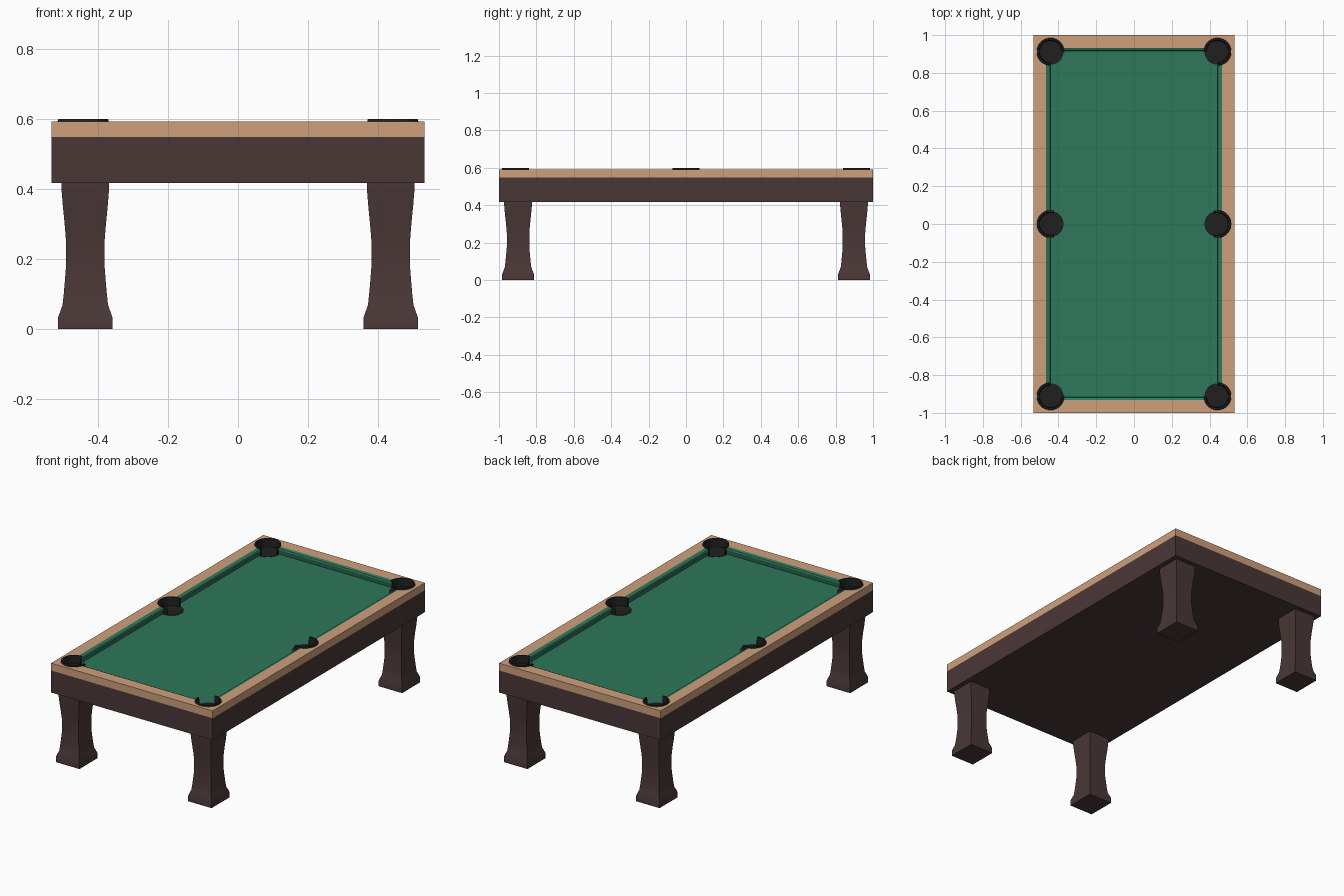
import bpy, bmesh, math

if "Cube" in bpy.data.objects:
    bpy.data.objects.remove(bpy.data.objects["Cube"])


def srgb(r, g, b):
    f = lambda c: c / 12.92 if c <= 0.04045 else ((c + 0.055) / 1.055) ** 2.4
    return (f(r / 255), f(g / 255), f(b / 255), 1)


def material(name, rgb):
    m = bpy.data.materials.new(name)
    m.diffuse_color = srgb(*rgb)
    m.use_nodes = True
    m.node_tree.nodes["Principled BSDF"].inputs["Base Color"].default_value = m.diffuse_color
    return m


dark = material("dark_wood", (74, 55, 55))
tan = material("light_wood", (206, 160, 124))
felt = material("green_felt", (46, 120, 90))
black = material("black_leather", (32, 32, 32))


def finish(bm, name, mat):
    bmesh.ops.recalc_face_normals(bm, faces=bm.faces)
    me = bpy.data.meshes.new(name)
    bm.to_mesh(me)
    bm.free()
    ob = bpy.data.objects.new(name, me)
    bpy.context.collection.objects.link(ob)
    if mat:
        me.materials.append(mat)
    return ob


def loft(name, loops, mat, cx=0, cy=0, ring=False):
    """Stack of rectangles (half x, half y, z); ring=True closes it to a frame."""
    bm = bmesh.new()
    rows = [[bm.verts.new((cx + sx * hx, cy + sy * hy, z))
             for sx, sy in ((-1, -1), (1, -1), (1, 1), (-1, 1))] for hx, hy, z in loops]
    pairs = list(zip(rows, rows[1:])) + ([(rows[-1], rows[0])] if ring else [])
    for a, b in pairs:
        for i in range(4):
            j = (i + 1) % 4
            bm.faces.new((a[i], a[j], b[j], b[i]))
    if not ring:
        bm.faces.new(rows[0])
        bm.faces.new(rows[-1])
    return finish(bm, name, mat)


BED, TOP = 0.548, 0.592
X, Y = 0.533, 1.0          # outer half size
IX, IY = 0.466, 0.932      # inner edge of the rails
PX, PY = 0.442, 0.912      # pocket centres
pockets = [(sx * PX, sy * PY, sx, sy) for sx in (-1, 1) for sy in (-1, 0, 1)]

# body, bed cloth
loft("apron", [(X, Y, 0.417), (X, Y, BED)], dark)
loft("bed_cloth", [(IX, IY, BED - 0.01), (IX, IY, BED + 0.002)], felt)

# wooden rails and cushions
rails = loft("rails", [(X, Y, BED), (X, Y, TOP), (IX, IY, TOP), (IX, IY, BED)], tan, ring=True)
cushions = loft("cushions", [(IX, IY, TOP), (IX - 0.02, IY - 0.013, TOP - 0.006),
                             (IX - 0.024, IY - 0.016, TOP - 0.014),
                             (IX - 0.014, IY - 0.01, BED), (IX, IY, BED)], felt, ring=True)

# pocket holes cut through rails and cushions
bm = bmesh.new()
for px, py, _, _ in pockets:
    res = bmesh.ops.create_cone(bm, cap_ends=True, segments=32, radius1=0.066,
                                radius2=0.066, depth=0.2)
    bmesh.ops.translate(bm, verts=res["verts"], vec=(px, py, BED + 0.05))
cutter = finish(bm, "pocket_cutter", None)
cutter.hide_render = True
cutter.hide_set(True)
for ob in (rails, cushions):
    mod = ob.modifiers.new("pocket_holes", "BOOLEAN")
    mod.operation = "DIFFERENCE"
    mod.solver = "EXACT"
    mod.object = cutter

# pockets: C-shaped collar open toward the bed, plus dark floor
section = [(0.058, BED), (0.060, 0.594), (0.062, 0.599), (0.071, 0.599),
           (0.073, 0.5925), (0.067, 0.59), (0.066, BED)]
for k, (px, py, sx, sy) in enumerate(pockets):
    out = math.atan2(sy, sx)
    half = math.radians(136 if sy else 105)
    n = 28
    bm = bmesh.new()
    rows = []
    for i in range(n + 1):
        a = out - half + 2 * half * i / n
        rows.append([bm.verts.new((px + r * math.cos(a), py + r * math.sin(a), z))
                     for r, z in section])
    m = len(section)
    for a, b in zip(rows, rows[1:]):
        for i in range(m):
            bm.faces.new((a[i], a[(i + 1) % m], b[(i + 1) % m], b[i]))
    bm.faces.new(rows[0])
    bm.faces.new(rows[-1])
    res = bmesh.ops.create_cone(bm, cap_ends=True, segments=32, radius1=0.069,
                                radius2=0.069, depth=0.006)
    bmesh.ops.translate(bm, verts=res["verts"], vec=(px, py, BED + 0.001))
    finish(bm, f"pocket_{k + 1}", black)

# flared square legs: (height, half width x)
profile = [(0, 0.0775), (0.033, 0.0775), (0.068, 0.065), (0.10, 0.0615), (0.14, 0.058),
           (0.18, 0.055), (0.25, 0.055), (0.30, 0.059), (0.35, 0.064), (0.40, 0.068),
           (0.42, 0.068)]
legs = [loft(f"{'front' if sy < 0 else 'back'}_{'left' if sx < 0 else 'right'}_leg",
             [(h, h * 1.09, z) for z, h in profile], dark, sx * 0.436, sy * 0.898)
        for sx in (-1, 1) for sy in (-1, 1)]

# soft shading along the legs
bpy.ops.object.select_all(action="DESELECT")
for ob in legs:
    ob.select_set(True)
bpy.context.view_layer.objects.active = legs[0]
bpy.ops.object.shade_smooth_by_angle(angle=math.radians(30))
